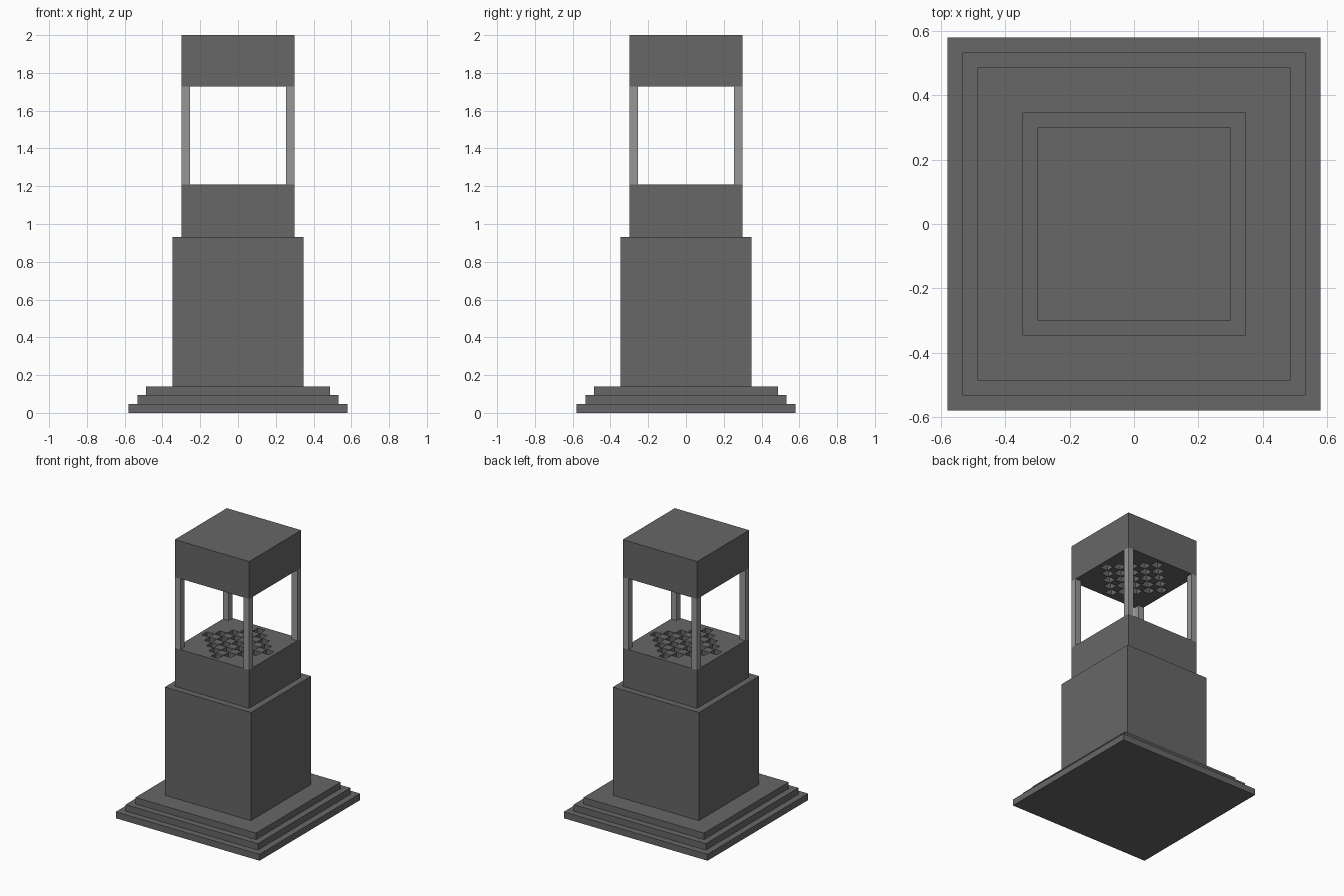
import bpy, bmesh

if "Cube" in bpy.data.objects:
    bpy.data.objects.remove(bpy.data.objects["Cube"])


def material(name, value):
    m = bpy.data.materials.new(name)
    m.use_nodes = True
    col = (value, value, value, 1)
    m.diffuse_color = col
    m.node_tree.nodes["Principled BSDF"].inputs["Base Color"].default_value = col
    return m


STONE = material("dark grey stone", 0.135)
POST = material("light grey post", 0.31)


def finish(bm, name, mat):
    bmesh.ops.recalc_face_normals(bm, faces=bm.faces)
    me = bpy.data.meshes.new(name)
    bm.to_mesh(me)
    bm.free()
    me.materials.append(mat)
    ob = bpy.data.objects.new(name, me)
    bpy.context.collection.objects.link(ob)
    return ob


def box(name, half, z0, z1, mat, x=0, y=0):
    bm = bmesh.new()
    bmesh.ops.create_cube(bm, size=1)
    for v in bm.verts:
        v.co = (x + v.co.x * 2 * half, y + v.co.y * 2 * half,
                z0 + (v.co.z + 0.5) * (z1 - z0))
    return finish(bm, name, mat)


def pitted_block(name, half, z_pits, z_flat, cell=0.06, depth=0.05):
    """Block with a diamond of square pits sunk into its face at z_pits."""
    n = 11
    into = 1 if z_flat > z_pits else -1
    bm = bmesh.new()
    bmesh.ops.create_grid(bm, x_segments=n, y_segments=n, size=n / 2)
    # pits sit on every other cell inside a diamond
    pits = []
    for f in bm.faces:
        c = f.calc_center_median()
        i, j = round(c.x), round(c.y)
        if abs(i) + abs(j) <= 4 and (i + j) % 2 == 0:
            pits.append(f)
    for v in bm.verts:
        for a in (0, 1):
            k = v.co[a]
            v.co[a] = k * cell if abs(k) < 5 else (half if k > 0 else -half)
        v.co.z = z_pits
    # sides and flat end
    rim = [e for e in bm.edges if e.is_boundary]
    ext = bmesh.ops.extrude_edge_only(bm, edges=rim)["geom"]
    for v in ext:
        if isinstance(v, bmesh.types.BMVert):
            v.co.z = z_flat
    end = [e for e in ext if isinstance(e, bmesh.types.BMEdge) and e.is_boundary]
    bmesh.ops.contextual_create(bm, geom=end)
    bmesh.ops.recalc_face_normals(bm, faces=bm.faces)
    # sink the pits
    for f in bmesh.ops.extrude_discrete_faces(bm, faces=pits)["faces"]:
        for v in f.verts:
            v.co.z += into * depth
    return finish(bm, name, STONE)


# stepped base
for i, half in enumerate((0.58, 0.533, 0.487)):
    box(f"base_step_{i + 1}", half, i * 0.047, (i + 1) * 0.047, STONE)

# pedestal, and the two blocks facing each other across the opening
box("pedestal", 0.347, 0.141, 0.93, STONE)
pitted_block("lower_block", 0.30, 1.21, 0.93)
pitted_block("top_block", 0.30, 1.727, 2.0)

# corner posts
W = 0.0225
for sx, side in ((1, "left"), (-1, "right")):
    for sy, end in ((-1, "front"), (1, "back")):
        box(f"{end}_{side}_post", W, 1.21, 1.727, POST,
            sx * (0.30 - W), sy * (0.30 - W))
